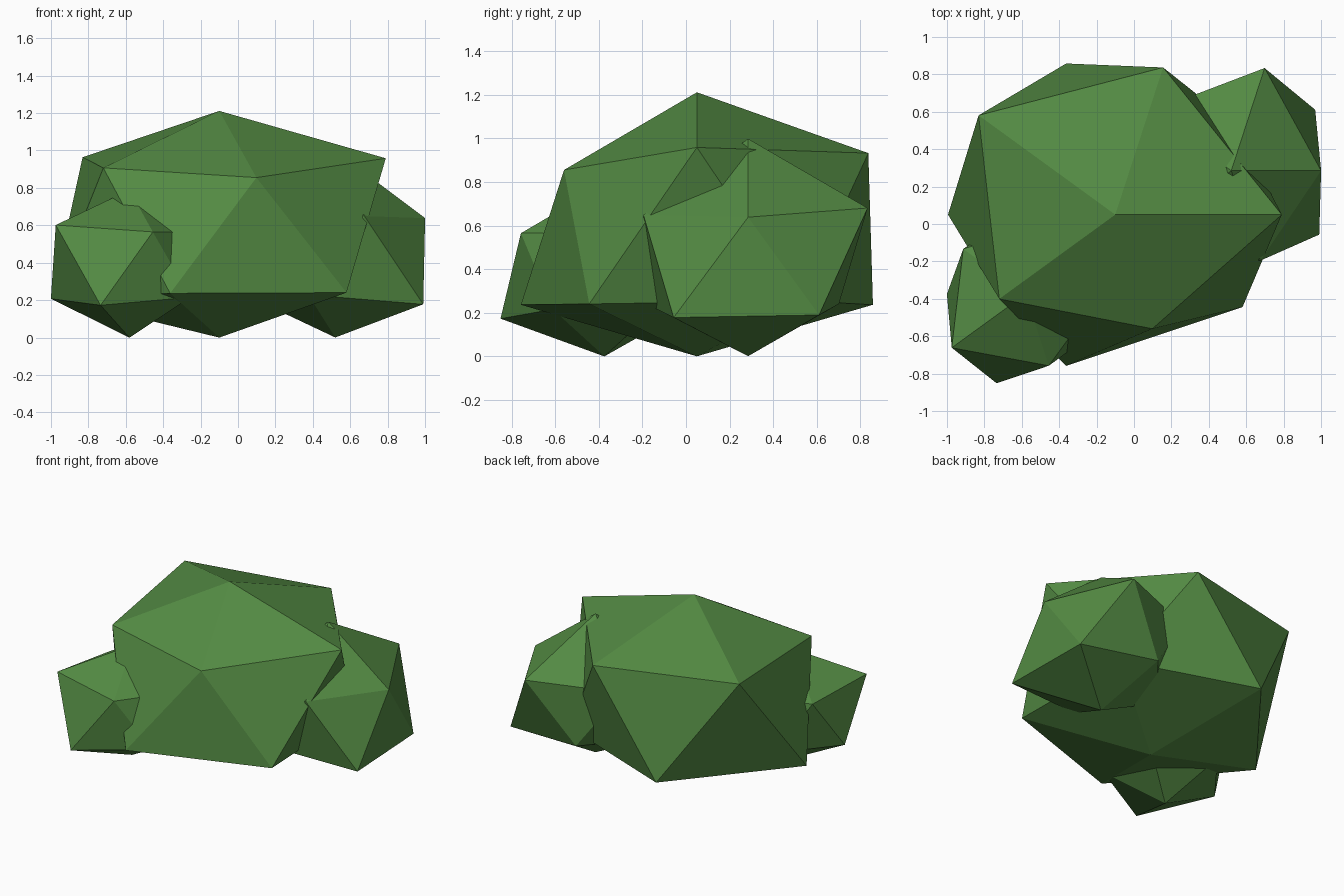
import bpy, bmesh
from mathutils import Vector

if "Cube" in bpy.data.objects:
    bpy.data.objects.remove(bpy.data.objects["Cube"])

# Single leaf colour
leaf = bpy.data.materials.new("leaf green")
leaf.diffuse_color = (0.087, 0.255, 0.056, 1)
leaf.use_nodes = True
leaf.node_tree.nodes["Principled BSDF"].inputs["Base Color"].default_value = leaf.diffuse_color

# Icosahedron directions: bottom, lower ring, upper ring, top
DIRS = [(0, 0, -1),
        (.7236, -.5257, -.4472), (-.2764, -.8506, -.4472), (-.8944, 0, -.4472),
        (-.2764, .8506, -.4472), (.7236, .5257, -.4472),
        (.2764, -.8506, .4472), (-.7236, -.5257, .4472), (-.7236, .5257, .4472),
        (.2764, .8506, .4472), (.8944, 0, .4472),
        (0, 0, 1)]


def clump(name, center, squash, radii):
    """Faceted foliage ball whose corners are pushed in or out radially."""
    bm = bmesh.new()
    bmesh.ops.create_icosphere(bm, subdivisions=1, radius=1)
    for v in bm.verts:
        n = v.co.normalized()
        i = max(range(12), key=lambda k: n.dot(Vector(DIRS[k])))
        p = Vector(DIRS[i]) * radii[i]
        v.co = Vector((p.x, p.y, p.z * squash)) + Vector(center)
    bmesh.ops.recalc_face_normals(bm, faces=bm.faces)
    mesh = bpy.data.meshes.new(name)
    bm.to_mesh(mesh)
    bm.free()
    mesh.materials.append(leaf)
    bpy.context.collection.objects.link(bpy.data.objects.new(name, mesh))


# Large middle clump
clump("main_foliage", (-.10, .05, .589), .83,
      [.71, .94, .95, 1.0, .95, .90, .717, .857, 1.01, .925, .995, .75])

# Smaller clump at the back right
clump("right_foliage", (.52, .285, .43), .868,
      [.495, .65, .52, .53, .49, .62, .565, .55, .60, .645, .537, .655])

# Smallest clump at the front left
clump("left_foliage", (-.58, -.375, .39), .868,
      [.45, .45, .56, .47, .45, .45, .45, .545, .46, .45, .45, .46])
